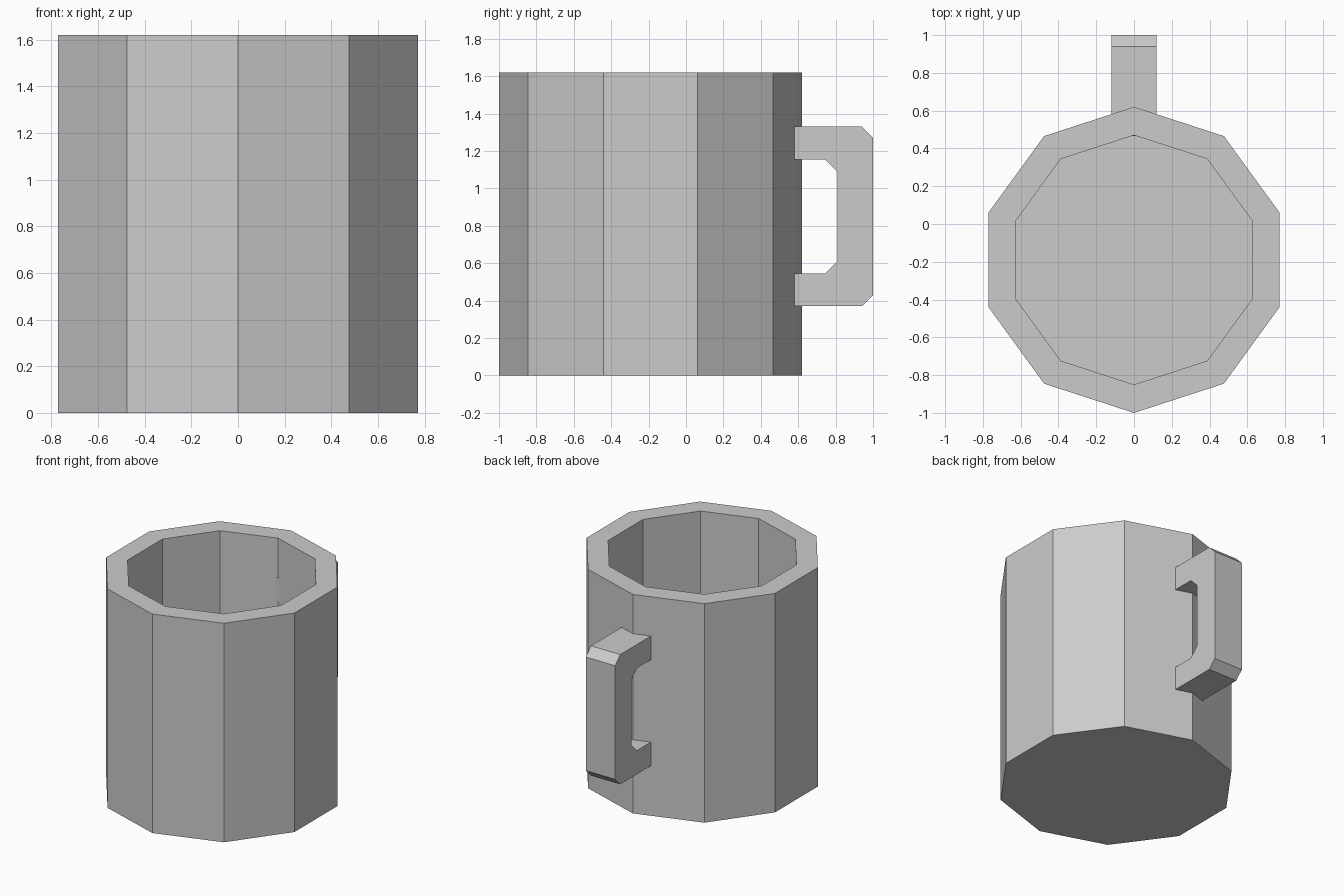
import bpy, bmesh
from math import sin, cos, pi
from mathutils import Vector

if "Cube" in bpy.data.objects:
    bpy.data.objects.remove(bpy.data.objects["Cube"])

SIDES, CENTER_Y, HEIGHT = 10, -0.19, 1.62
OUTER_R, INNER_R, FLOOR_Z = 0.81, 0.66, 0.15


def finish(name, bm):
    bmesh.ops.recalc_face_normals(bm, faces=bm.faces[:])
    mesh = bpy.data.meshes.new(name)
    bm.to_mesh(mesh)
    bm.free()
    obj = bpy.data.objects.new(name, mesh)
    bpy.context.collection.objects.link(obj)
    return obj


def ring(bm, radius, z):
    angles = [pi / 2 + 2 * pi * i / SIDES for i in range(SIDES)]
    return [bm.verts.new((radius * cos(a), CENTER_Y + radius * sin(a), z)) for a in angles]


# Cup: ten-sided shell running from the base, over the rim, to the inner floor
bm = bmesh.new()
profile = [(OUTER_R, 0), (OUTER_R, HEIGHT), (INNER_R, HEIGHT), (INNER_R, FLOOR_Z)]
rings = [ring(bm, r, z) for r, z in profile]
for a, b in zip(rings, rings[1:]):
    for i in range(SIDES):
        j = (i + 1) % SIDES
        bm.faces.new((a[i], a[j], b[j], b[i]))
bm.faces.new(rings[0])
bm.faces.new(rings[-1])
finish("cup", bm)

# Handle: chamfered C profile (upper half mirrored about its mid height), extruded in x
MID_Z, HALF_W, ROOT_Y = 0.85, 0.12, 0.465
outer = [(ROOT_Y, 0.48), (0.94, 0.48), (1.0, 0.42)]
inner = [(0.81, 0.24), (0.745, 0.305), (ROOT_Y, 0.305)]
flip = lambda pts: [(y, -z) for y, z in reversed(pts)]
outline = outer + flip(outer) + flip(inner) + inner
bm = bmesh.new()
face = bm.faces.new([bm.verts.new((-HALF_W, y, MID_Z + z)) for y, z in outline])
ext = bmesh.ops.extrude_face_region(bm, geom=[face], use_keep_orig=True)
verts = [g for g in ext["geom"] if isinstance(g, bmesh.types.BMVert)]
bmesh.ops.translate(bm, verts=verts, vec=Vector((2 * HALF_W, 0, 0)))
finish("handle", bm)
